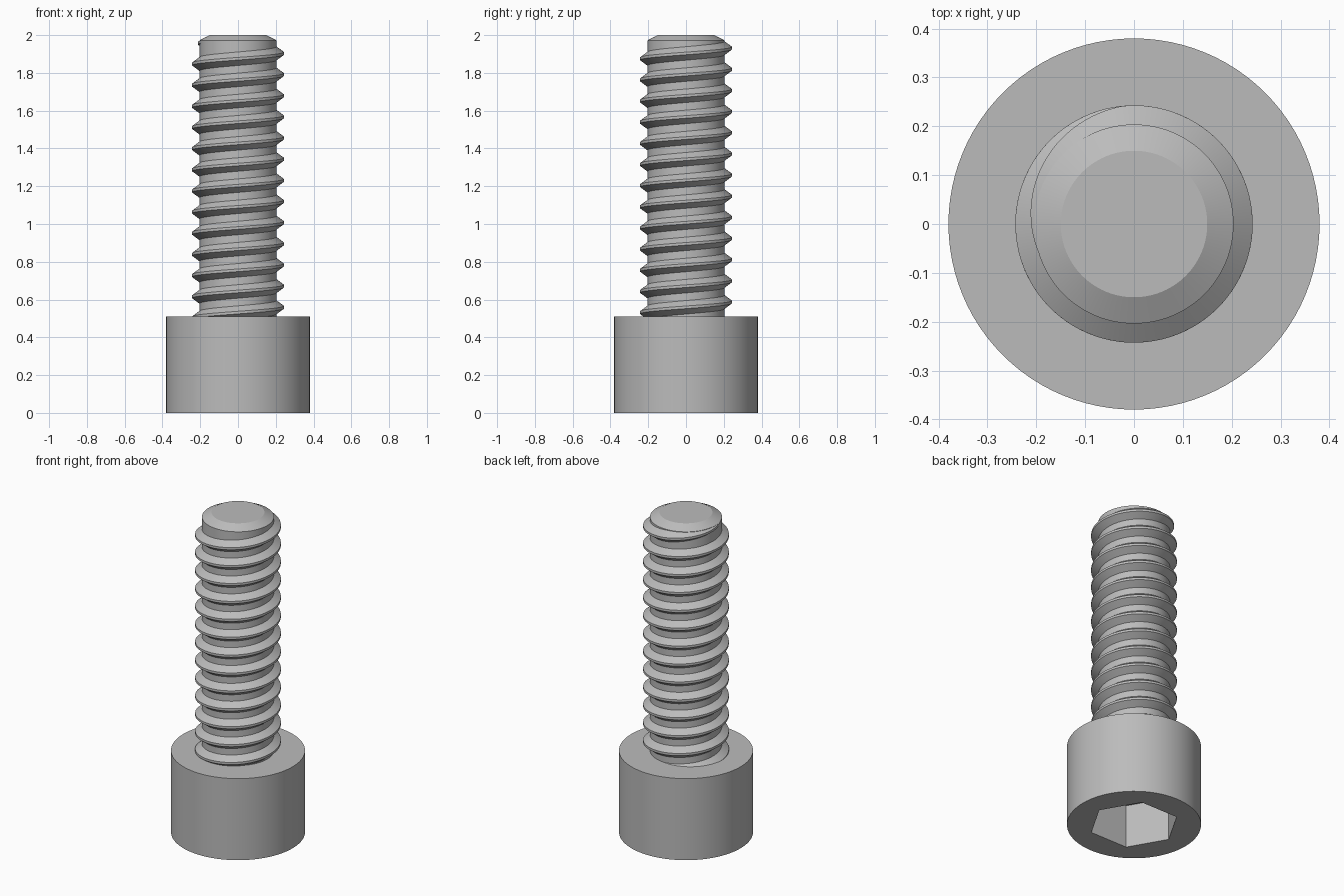
import bpy, bmesh
from math import cos, sin, radians, ceil

if "Cube" in bpy.data.objects:
    bpy.data.objects.remove(bpy.data.objects["Cube"], do_unlink=True)

HEAD_R, HEAD_H = 0.38, 0.51
CORE_R, CREST_R = 0.204, 0.243
PITCH, SEGMENTS = 0.112, 96

steel = bpy.data.materials.new("steel_grey")
steel.use_nodes = True
colour = (0.5, 0.5, 0.5, 1)
steel.diffuse_color = colour
steel.node_tree.nodes["Principled BSDF"].inputs["Base Color"].default_value = colour


def make_object(name, bm):
    bmesh.ops.recalc_face_normals(bm, faces=bm.faces)
    mesh = bpy.data.meshes.new(name)
    bm.to_mesh(mesh)
    bm.free()
    obj = bpy.data.objects.new(name, mesh)
    bpy.context.collection.objects.link(obj)
    mesh.materials.append(steel)
    return obj


def lathe(name, profile, sides):
    """Solid of revolution with flat end caps, from (radius, height) pairs."""
    bm = bmesh.new()
    rings = [[bm.verts.new((r * cos(radians(360 * i / sides)),
                            r * sin(radians(360 * i / sides)), z))
              for i in range(sides)] for r, z in profile]
    for low, high in zip(rings, rings[1:]):
        for i in range(sides):
            j = (i + 1) % sides
            bm.faces.new((low[i], low[j], high[j], high[i]))
    bm.faces.new(rings[0])
    bm.faces.new(rings[-1])
    return make_object(name, bm)


def smooth(obj):
    bpy.ops.object.select_all(action='DESELECT')
    obj.select_set(True)
    bpy.context.view_layer.objects.active = obj
    bpy.ops.object.shade_smooth_by_angle(angle=radians(25))


# Cylindrical head with a hexagonal socket cut into its underside
head = lathe("head", [(HEAD_R, 0), (HEAD_R, HEAD_H)], SEGMENTS)
cutter = lathe("socket_cutter", [(0.257, -0.1), (0.257, 0.27)], 6)
cut = head.modifiers.new("socket", 'BOOLEAN')
cut.operation = 'DIFFERENCE'
cut.solver = 'EXACT'
cut.object = cutter
bpy.context.view_layer.objects.active = head
bpy.ops.object.modifier_apply(modifier=cut.name)
bpy.data.objects.remove(cutter, do_unlink=True)
smooth(head)

# Plain shank core with a chamfered tip
core = lathe("shank_core", [(CORE_R, 0.45), (CORE_R, 1.972), (0.15, 2.0)], SEGMENTS)
smooth(core)

# Right-handed helical thread ridge, fading into the core near the tip
FADE_START, END, TURNS = 95, 205, 13
ROOT_R = CORE_R - 0.003
bm = bmesh.new()
start = -360 * TURNS
steps = ceil((END - start) / 360 * SEGMENTS)
rows = []
for s in range(steps + 1):
    angle = start + (END - start) * s / steps
    height = 1 - max(0, (angle - FADE_START) / (END - FADE_START))
    crest = ROOT_R + (CREST_R - ROOT_R) * height
    mid = 1.903 + PITCH * angle / 360
    half_root = 0.007 + 0.031 * height
    section = [(ROOT_R, -half_root), (crest, -0.007), (crest, 0.007), (ROOT_R, half_root)]
    a = radians(angle)
    rows.append([bm.verts.new((r * cos(a), r * sin(a), mid + dz)) for r, dz in section])
for row, following in zip(rows, rows[1:]):
    for k in range(4):
        n = (k + 1) % 4
        bm.faces.new((row[k], following[k], following[n], row[n]))
bm.faces.new(rows[0])
thread = make_object("thread", bm)
smooth(thread)
